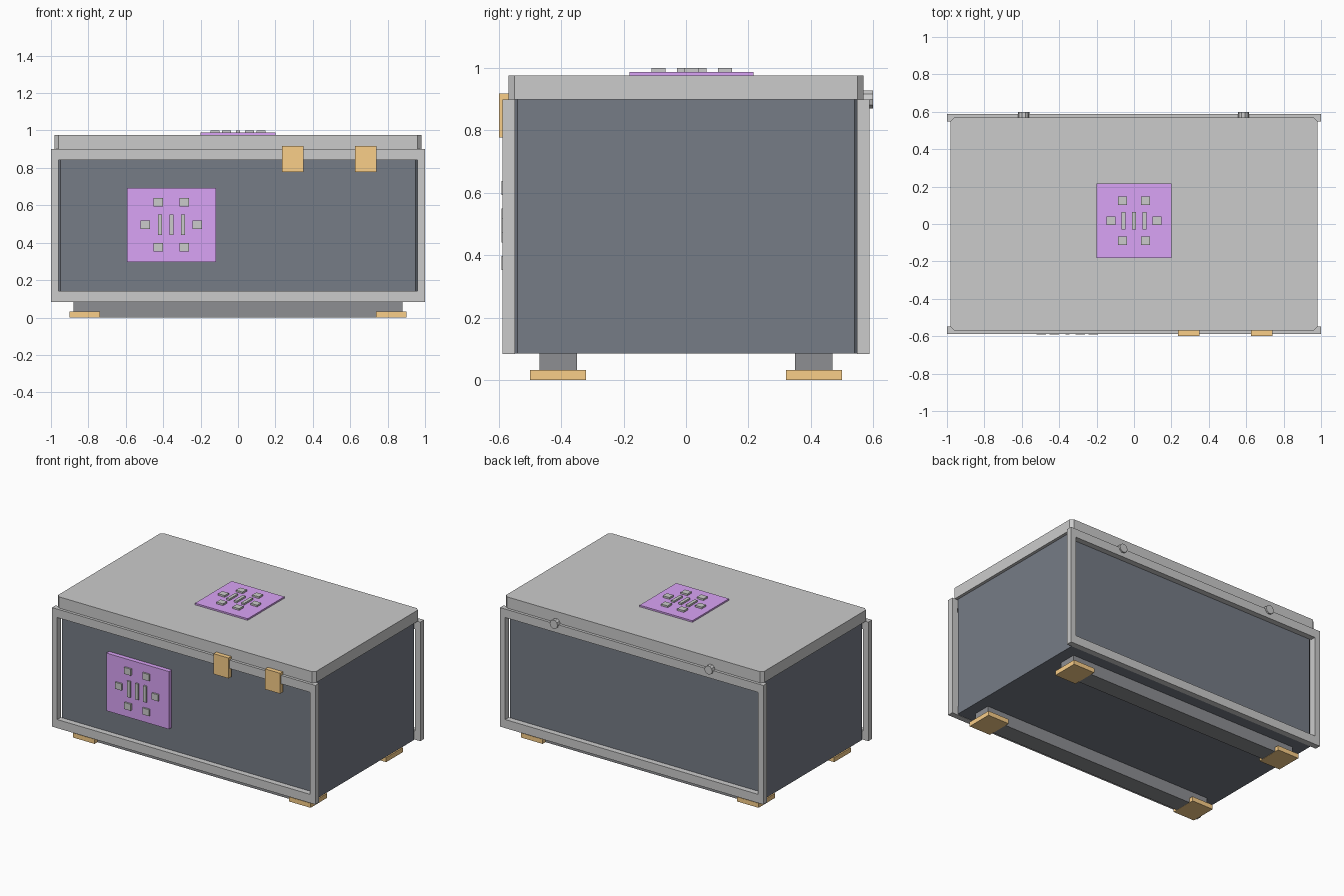
import bpy, bmesh, math
from mathutils import Matrix, Vector

if "Cube" in bpy.data.objects:
    bpy.data.objects.remove(bpy.data.objects["Cube"])


def material(name, r, g, b):
    m = bpy.data.materials.new(name)
    m.diffuse_color = (r, g, b, 1)
    m.use_nodes = True
    m.node_tree.nodes["Principled BSDF"].inputs["Base Color"].default_value = m.diffuse_color
    return m


SLATE = material("slate", 0.18, 0.20, 0.24)
LID = material("mid_grey", 0.58, 0.58, 0.58)
DARK = material("dark_grey", 0.27, 0.275, 0.29)
PURPLE = material("purple", 0.70, 0.37, 0.92)
GOLD = material("gold", 0.95, 0.62, 0.25)


def add_object(name, bm, mat=None):
    me = bpy.data.meshes.new(name)
    bm.to_mesh(me)
    bm.free()
    ob = bpy.data.objects.new(name, me)
    bpy.context.collection.objects.link(ob)
    if mat:
        me.materials.append(mat)
    return ob


def box(name, x, y, z, mat=None, corner=0.0):
    """Box from (min, max) ranges; corner chamfers the vertical edges."""
    bm = bmesh.new()
    bmesh.ops.create_cube(bm, size=1)
    for v in bm.verts:
        v.co = Vector([sum(r) / 2 + c * (r[1] - r[0]) for c, r in zip(v.co, (x, y, z))])
    if corner:
        upright = [e for e in bm.edges
                   if abs(e.verts[0].co.z - e.verts[1].co.z) > 1e-4]
        bmesh.ops.bevel(bm, geom=upright, offset=corner, segments=1, affect='EDGES')
    return add_object(name, bm, mat)


# Main chest and lid
box("body", (-0.96, 0.96), (-0.55, 0.55), (0.085, 0.90), SLATE, 0.01)
box("lid", (-0.98, 0.98), (-0.57, 0.57), (0.90, 0.977), LID, 0.02)

# Front and back frames: two posts and two rails each
for side, s in (("front", -1), ("back", 1)):
    y = tuple(sorted((s * 0.549, s * 0.589)))
    for label, t in (("left", -1), ("right", 1)):
        x = tuple(sorted((t * 0.96, t * 1.0)))
        box(f"{side}_{label}_post", x, y, (0.083, 0.90))
    box(f"{side}_bottom_rail", (-0.96, 0.96), y, (0.083, 0.142))
    box(f"{side}_top_rail", (-0.96, 0.96), y, (0.842, 0.90))

    # Skids and feet underneath
    c = s * 0.41
    box(f"{side}_skid", (-0.88, 0.88), (c - 0.06, c + 0.06), (0.001, 0.085), DARK)
    for label, t in (("left", -1), ("right", 1)):
        fx = t * 0.82
        box(f"{side}_{label}_foot", (fx - 0.081, fx + 0.081),
            (c - 0.09, c + 0.09), (0, 0.031), GOLD)

# Front latches
for i, x in enumerate((0.292, 0.683)):
    box(f"latch_{i + 1}", (x - 0.057, x + 0.057), (-0.60, -0.57), (0.778, 0.918), GOLD)

# Hinge knobs on the back
for i, x in enumerate((-0.59, 0.585)):
    bm = bmesh.new()
    bmesh.ops.create_cone(bm, cap_ends=True, segments=10, radius1=0.03, radius2=0.03,
                          depth=0.04)
    bm.transform(Matrix.Translation((x, 0.58, 0.899))
                 @ Matrix.Rotation(math.pi / 2, 4, 'X')
                 @ Matrix.Rotation(math.pi / 2, 4, 'Z'))
    bm.normal_update()
    # Point a corner sideways so the knob is flat at top and bottom
    flip = Matrix.Translation((x, 0, 0.899)) @ Matrix.Rotation(math.pi / 2, 4, 'Y') \
        @ Matrix.Translation((-x, 0, -0.899))
    widest = max(v.co.x for v in bm.verts) - x
    if widest < 0.0299:
        bm.transform(flip)
    add_object(f"hinge_knob_{i + 1}", bm)


def control_panel(name, centre, w, h, base, ring, gap, bar, on_top):
    """Plate with a ring of six square studs around three bars."""
    def part(label, u, v, pw, ph, near, far, mat):
        a = (centre[0] + u - pw / 2, centre[0] + u + pw / 2)
        b = (centre[1] + v - ph / 2, centre[1] + v + ph / 2)
        if on_top:
            box(label, a, b, (near, far), mat)
        else:
            box(label, a, (-far, -near), b, mat)

    start, face, end = base
    part(f"{name}_plate", 0, 0, w, h, start, face, PURPLE)
    for k in range(6):
        ang = k * math.pi / 3
        part(f"{name}_stud_{k + 1}", ring * math.cos(ang), ring * math.sin(ang),
             0.05, 0.045, face, end, LID)
    for k in (-1, 0, 1):
        part(f"{name}_bar_{k + 2}", k * gap, 0, 0.022, bar, face, end, LID)


control_panel("front_panel", (-0.356, 0.495), 0.476, 0.396,
              (0.549, 0.58, 0.592), 0.139, 0.062, 0.11, False)
control_panel("top_panel", (0, 0.018), 0.40, 0.397,
              (0.976, 0.988, 1.0), 0.123, 0.056, 0.094, True)
